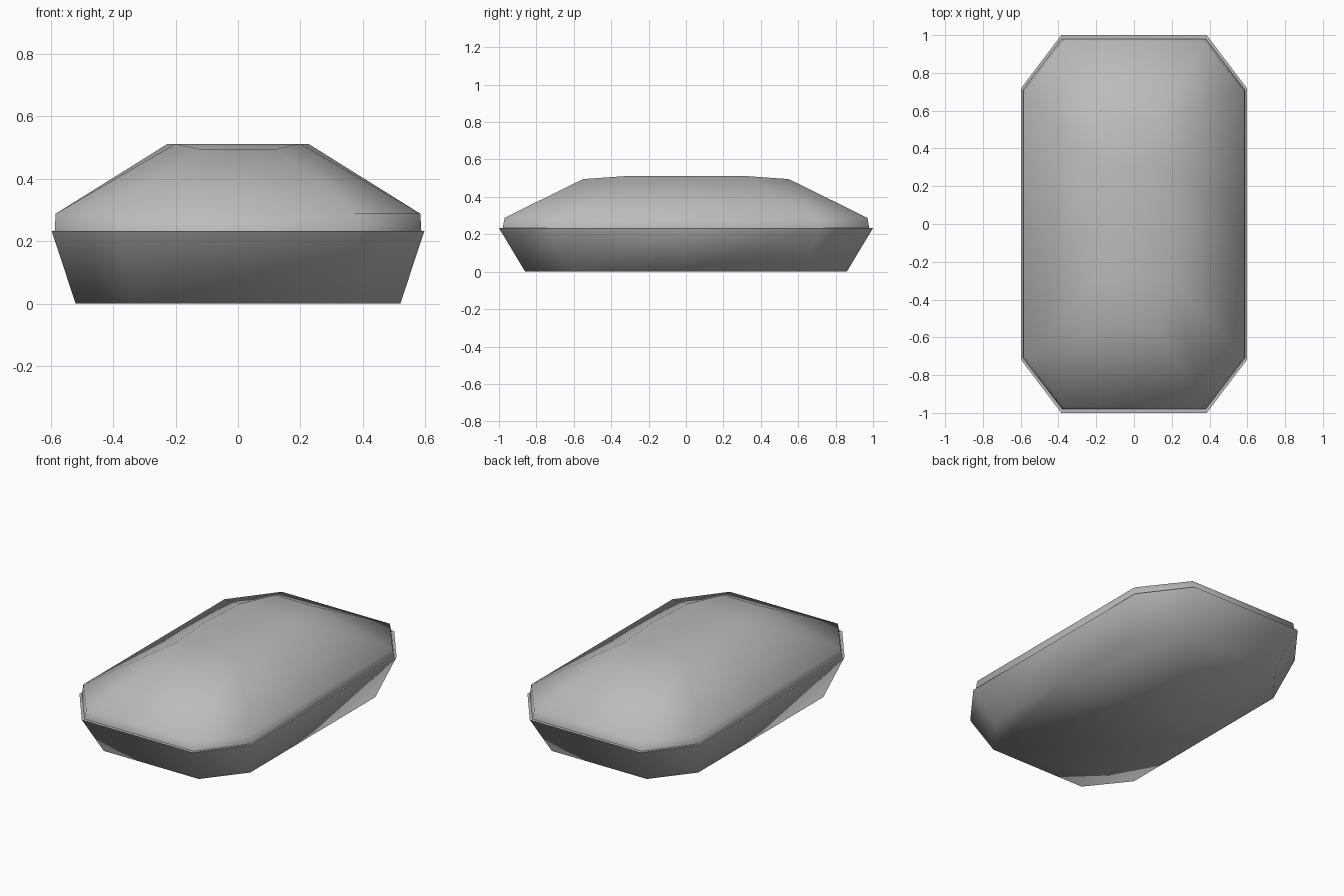
import bpy
import bmesh

if "Cube" in bpy.data.objects:
    bpy.data.objects.remove(bpy.data.objects["Cube"], do_unlink=True)

grey = bpy.data.materials.new("plain grey")
grey.use_nodes = True
colour = (0.5, 0.5, 0.5, 1)
grey.diffuse_color = colour
grey.node_tree.nodes["Principled BSDF"].inputs["Base Color"].default_value = colour


def ring(bm, side_x, side_y, end_x, end_y, z, end_z=None, bulge=0):
    """Long octagon with a middle point on each long side."""
    end_z = z if end_z is None else end_z
    quarter = [(end_x, end_y, end_z), (side_x, side_y, z)]
    half = [(x, -y, h) for x, y, h in quarter]
    half += [(side_x + bulge, 0, z)] + quarter[::-1]
    points = half + [(-x, y, h) for x, y, h in reversed(half)]
    return [bm.verts.new(p) for p in points]


def bridge(bm, low, high):
    n = len(low)
    for i in range(n):
        j = (i + 1) % n
        bm.faces.new((low[i], low[j], high[j], high[i]))


def finish(bm, name):
    bmesh.ops.recalc_face_normals(bm, faces=bm.faces)
    for face in bm.faces:
        face.smooth = True
    mesh = bpy.data.meshes.new(name)
    bm.to_mesh(mesh)
    bm.free()
    mesh.materials.append(grey)
    obj = bpy.data.objects.new(name, mesh)
    bpy.context.collection.objects.link(obj)


# Lower hull: flared sides, flat bottom and a narrow ledge under the cover
bm = bmesh.new()
base = ring(bm, 0.52, 0.62, 0.33, 0.86, 0)
lip = ring(bm, 0.597, 0.72, 0.385, 1.0, 0.233)
bm.faces.new(base[::-1])
bridge(bm, base, lip)
lip_top = ring(bm, 0.597, 0.72, 0.385, 1.0, 0.233)
ledge = ring(bm, 0.587, 0.71, 0.38, 0.98, 0.233)
bridge(bm, lip_top, ledge)
finish(bm, "lower_hull")

# Upper cover: short upright band, sloped sides and a flat roof with dropped ends
bm = bmesh.new()
foot = ring(bm, 0.587, 0.71, 0.38, 0.98, 0.233)
rim = ring(bm, 0.584, 0.70, 0.375, 0.97, 0.288)
roof = ring(bm, 0.20, 0.31, 0.125, 0.55, 0.512, 0.495, 0.025)
bridge(bm, foot, rim)
bridge(bm, rim, roof)
for i in range(4):
    bm.faces.new((roof[i], roof[i + 1], roof[8 - i], roof[9 - i]))
finish(bm, "upper_cover")
